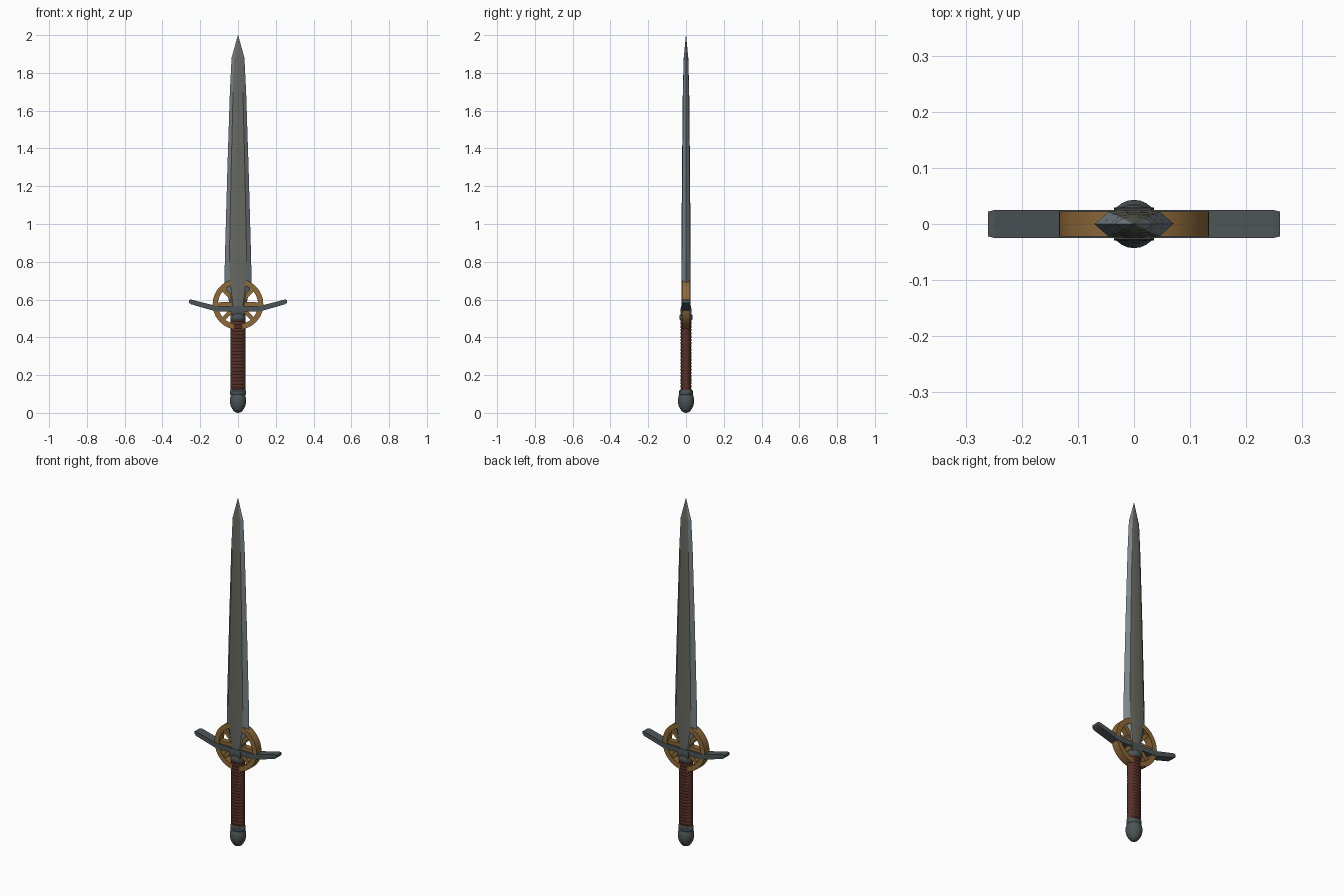
import bpy, bmesh, math

if "Cube" in bpy.data.objects:
    bpy.data.objects.remove(bpy.data.objects["Cube"])

def mat(name, c):
    m = bpy.data.materials.new(name)
    m.diffuse_color = (*c, 1)
    m.use_nodes = True
    m.node_tree.nodes["Principled BSDF"].inputs["Base Color"].default_value = m.diffuse_color
    return m

FLAT = mat("blade flat", (0.14, 0.14, 0.12))
EDGE = mat("blade edge", (0.20, 0.24, 0.26))
IRON = mat("dark iron", (0.075, 0.09, 0.095))
GOLD = mat("old gold", (0.27, 0.14, 0.04))
LEATHER = mat("brown leather", (0.095, 0.03, 0.02))

def finish(name, bm, mats, smooth=None):
    bmesh.ops.recalc_face_normals(bm, faces=bm.faces[:])
    me = bpy.data.meshes.new(name)
    bm.to_mesh(me)
    bm.free()
    for m in mats:
        me.materials.append(m)
    ob = bpy.data.objects.new(name, me)
    bpy.context.collection.objects.link(ob)
    if smooth:
        bpy.context.view_layer.objects.active = ob
        ob.select_set(True)
        bpy.ops.object.shade_smooth_by_angle(angle=math.radians(smooth))
        ob.select_set(False)
    return ob

def loft(bm, rings, cap=True):
    """Bridge a list of equal-length closed rings of points."""
    vs = [[bm.verts.new(p) for p in r] for r in rings]
    n = len(vs[0])
    for a, b in zip(vs, vs[1:]):
        for i in range(n):
            j = (i + 1) % n
            bm.faces.new((a[i], a[j], b[j], b[i]))
    if cap:
        bm.faces.new(vs[0][::-1])
        bm.faces.new(vs[-1])

def turned(name, profile, m, n=24, smooth=40):
    """Oval turned part from (z, x radius, y radius) rows."""
    bm = bmesh.new()
    loft(bm, [[(rx * math.cos(2 * math.pi * i / n), ry * math.sin(2 * math.pi * i / n), z)
               for i in range(n)] for z, rx, ry in profile])
    return finish(name, bm, [m], smooth)

# Blade: (z, half width, half width of flat, half thickness)
bm = bmesh.new()
rings = []
for z, w, c, t in [(0.54, 0.035, 0.024, 0.024), (0.60, 0.05, 0.030, 0.025),
                   (0.69, 0.071, 0.042, 0.025), (0.80, 0.070, 0.046, 0.025),
                   (1.30, 0.056, 0.036, 0.021), (1.70, 0.043, 0.026, 0.017),
                   (1.88, 0.034, 0.020, 0.012), (2.0, 0.0008, 0.0005, 0.0005)]:
    f = c * 0.35
    rings.append([(-w, 0, z), (-c, -t * .88, z), (-f, -t, z), (f, -t, z), (c, -t * .88, z),
                  (w, 0, z), (c, t * .88, z), (f, t, z), (-f, t, z), (-c, t * .88, z)])
loft(bm, rings)
bm.normal_update()
for f in bm.faces:
    f.material_index = 1 if any(abs(v.co.y) < 1e-6 for v in f.verts) and len(f.verts) == 4 else 0
finish("blade", bm, [FLAT, EDGE])

# Ring behind the guard, with rectangular section
CZ, N = 0.575, 48
bm = bmesh.new()
sect = [(0.134, -0.022), (0.134, 0.022), (0.106, 0.022), (0.106, -0.022)]
rr = [[(r * math.cos(2 * math.pi * i / N), y, CZ + r * math.sin(2 * math.pi * i / N))
       for r, y in sect] for i in range(N)]
loft(bm, rr + [rr[0]], cap=False)
bmesh.ops.remove_doubles(bm, verts=bm.verts[:], dist=1e-6)
finish("guard_ring", bm, [GOLD], 40)

# Spokes inside the ring
bm = bmesh.new()
for k in range(8):
    a = k * math.pi / 4
    d, p = (math.cos(a), math.sin(a)), (-math.sin(a), math.cos(a))
    loft(bm, [[(d[0] * r + p[0] * h, y, CZ + d[1] * r + p[1] * h)
               for h, y in ((-s, -.016), (s, -.016), (s, .016), (-s, .016))]
              for r, s in ((0.01, 0.014), (0.11, 0.010))])
finish("ring_spokes", bm, [GOLD])

# Crossguard: straight middle and raised arms
bm = bmesh.new()
loft(bm, [[(x, -y, lo), (x, y, lo), (x, y, hi), (x, -y, hi)]
          for x, lo, hi, y in [(-0.26, 0.583, 0.598, 0.022), (-0.248, 0.575, 0.600, 0.025),
                               (-0.12, 0.538, 0.567, 0.025), (0.12, 0.538, 0.567, 0.025),
                               (0.248, 0.575, 0.600, 0.025), (0.26, 0.583, 0.598, 0.022)]])
finish("crossguard", bm, [IRON])

# Block seating the blade in the guard
bm = bmesh.new()
loft(bm, [[(-x, -y, z), (x, -y, z), (x, y, z), (-x, y, z)]
          for z, x, y in [(0.515, 0.03, 0.026), (0.54, 0.036, 0.029), (0.565, 0.03, 0.027)]])
finish("guard_block", bm, [IRON])

# Hilt: collars, wrapped grip and egg-shaped pommel
turned("upper_collar", [(0.49, 0.036, 0.029), (0.497, 0.041, 0.034), (0.517, 0.041, 0.034),
                        (0.525, 0.034, 0.028)], IRON)
wrap = []
for i in range(22):
    z = 0.115 + i * 0.0175
    wrap += [(z, 0.0385, 0.0265), (z + 0.003, 0.0395, 0.028), (z + 0.0145, 0.0395, 0.028)]
turned("grip", wrap, LEATHER)
turned("lower_collar", [(0.094, 0.038, 0.034), (0.099, 0.042, 0.036), (0.117, 0.042, 0.036),
                        (0.124, 0.037, 0.028)], IRON)
pommel = [(0.0005, 0.006), (0.006, 0.018), (0.018, 0.029), (0.035, 0.038), (0.055, 0.043),
          (0.075, 0.043), (0.09, 0.039), (0.1, 0.034)]
turned("pommel", [(z, r, r) for z, r in pommel], IRON)
